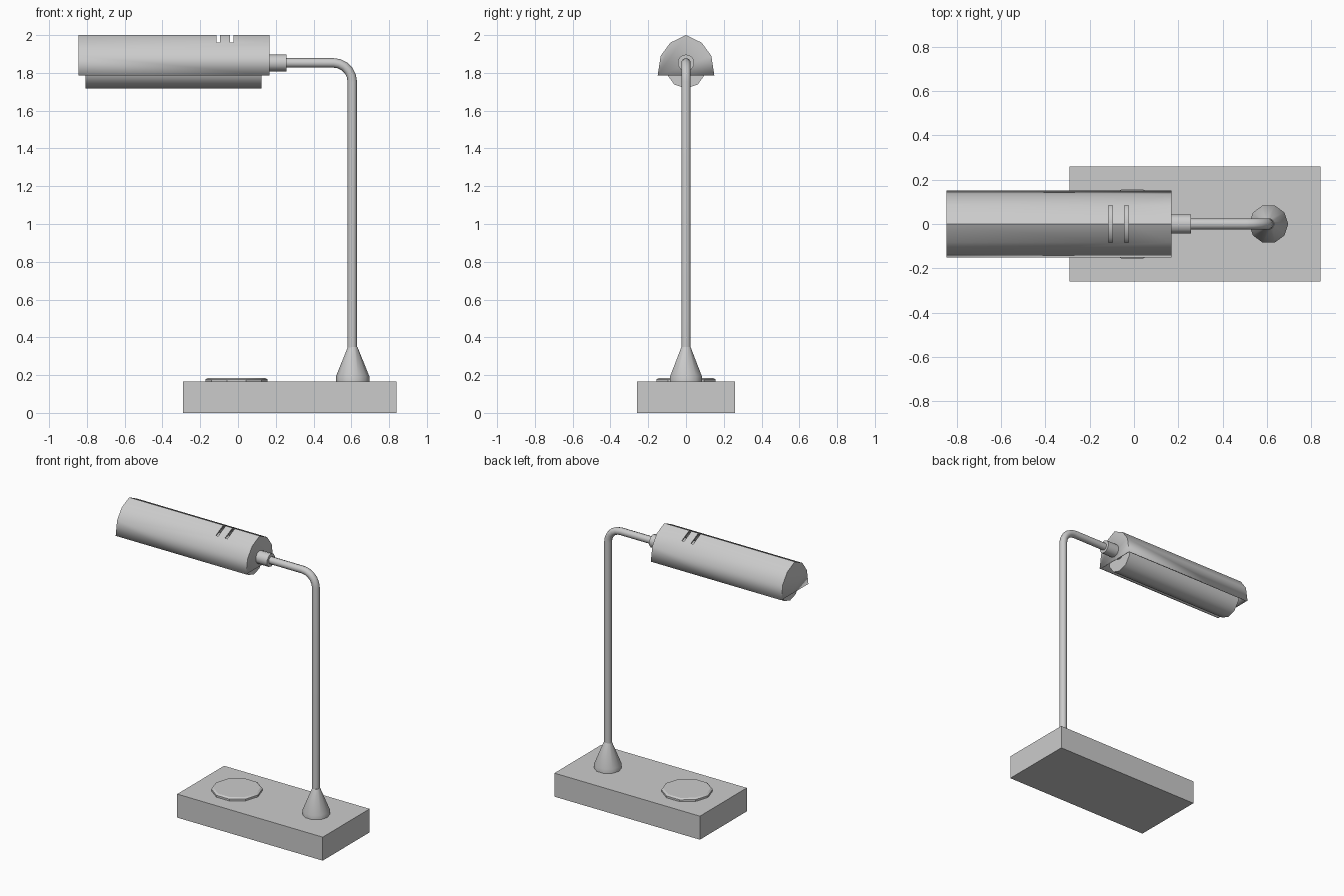
import bpy, bmesh, math
from mathutils import Vector

if "Cube" in bpy.data.objects:
    bpy.data.objects.remove(bpy.data.objects["Cube"])


def finish(name, bm, smooth=None):
    bmesh.ops.recalc_face_normals(bm, faces=bm.faces)
    mesh = bpy.data.meshes.new(name)
    bm.to_mesh(mesh)
    bm.free()
    ob = bpy.data.objects.new(name, mesh)
    bpy.context.collection.objects.link(ob)
    if smooth:
        bpy.ops.object.select_all(action='DESELECT')
        ob.select_set(True)
        bpy.context.view_layer.objects.active = ob
        bpy.ops.object.shade_smooth_by_angle(angle=math.radians(smooth))
    return ob


def box(name, lo, hi):
    bm = bmesh.new()
    bmesh.ops.create_cube(bm, size=1)
    lo, hi = Vector(lo), Vector(hi)
    bmesh.ops.scale(bm, vec=hi - lo, verts=bm.verts)
    bmesh.ops.translate(bm, vec=(lo + hi) / 2, verts=bm.verts)
    return finish(name, bm)


def lathe(name, rings, loc, sides=10, along_x=False, smooth=40):
    """Closed turned form from (radius, height) rings, about z or x."""
    bm = bmesh.new()
    loops = [[bm.verts.new((r * math.cos(math.tau * i / sides),
                            r * math.sin(math.tau * i / sides), h))
              for i in range(sides)] for r, h in rings]
    for a, b in zip(loops, loops[1:]):
        for i in range(sides):
            j = (i + 1) % sides
            bm.faces.new((a[i], a[j], b[j], b[i]))
    bm.faces.new(loops[0])
    bm.faces.new(loops[-1])
    ob = finish(name, bm, smooth)
    ob.location = loc
    if along_x:
        ob.rotation_euler.y = math.pi / 2
    return ob


# Base with its round button and the pole socket
box("base", (-0.29, -0.26, 0), (0.84, 0.26, 0.165))
lathe("base_button", [(0.163, 0.16), (0.163, 0.178), (0.15, 0.186)],
      (-0.008, 0, 0), smooth=20)
lathe("pole_socket", [(0.088, 0.16), (0.088, 0.195), (0.025, 0.35)], (0.607, 0, 0))

# Bent pole: vertical tube, quarter bend, horizontal arm
px, pz, bend = 0.605, 1.853, 0.1
path = [(px, 0.33)]
for i in range(6):
    a = math.pi / 2 * i / 5
    path.append((px - bend + bend * math.cos(a), pz - bend + bend * math.sin(a)))
path.append((0.24, pz))
curve = bpy.data.curves.new("pole", 'CURVE')
curve.dimensions = '3D'
curve.bevel_depth = 0.025
curve.bevel_resolution = 3
curve.use_fill_caps = True
spline = curve.splines.new('POLY')
spline.points.add(len(path) - 1)
for p, (x, z) in zip(spline.points, path):
    p.co = (x, 0, z, 1)
bpy.context.collection.objects.link(bpy.data.objects.new("pole", curve))

# Collar joining arm and lamp, and the tube bulb
lathe("arm_collar", [(0.045, 0.12), (0.045, 0.256)], (0, 0, pz), along_x=True)
lathe("bulb", [(0.105, -0.808), (0.105, 0.124)], (0, 0, 1.823), along_x=True)

# Shade: arched shell, closed at both ends and open below
half = [(0.15, 1.787), (0.134, 1.89), (0.083, 1.96)]
profile = half + [(0, 2.0)] + [(-y, z) for y, z in reversed(half)]
bm = bmesh.new()
ends = [[bm.verts.new((x, y, z)) for y, z in profile] for x in (-0.845, 0.168)]
for i in range(len(profile) - 1):
    bm.faces.new((ends[0][i], ends[0][i + 1], ends[1][i + 1], ends[1][i]))
cap_a = bm.faces.new(ends[0])
cap_b = bm.faces.new(ends[1])
floor = bm.faces.new((ends[0][0], ends[0][-1], ends[1][-1], ends[1][0]))
bmesh.ops.recalc_face_normals(bm, faces=bm.faces)
bmesh.ops.delete(bm, geom=[floor], context='FACES_ONLY')
shade = finish("shade", bm, 50)
shell = shade.modifiers.new("shell", 'SOLIDIFY')
shell.thickness = 0.012
shell.offset = -1

# Two vent slots through the top of the shade
for i, x in enumerate((-0.105, -0.034)):
    cutter = box(f"slot_cutter_{i + 1}", (x - 0.009, -0.083, 1.935), (x + 0.009, 0.083, 2.05))
    cutter.hide_render = True
    cutter.hide_set(True)
    cut = shade.modifiers.new("vent_slot", 'BOOLEAN')
    cut.object = cutter
    cut.operation = 'DIFFERENCE'
    cut.solver = 'EXACT'
